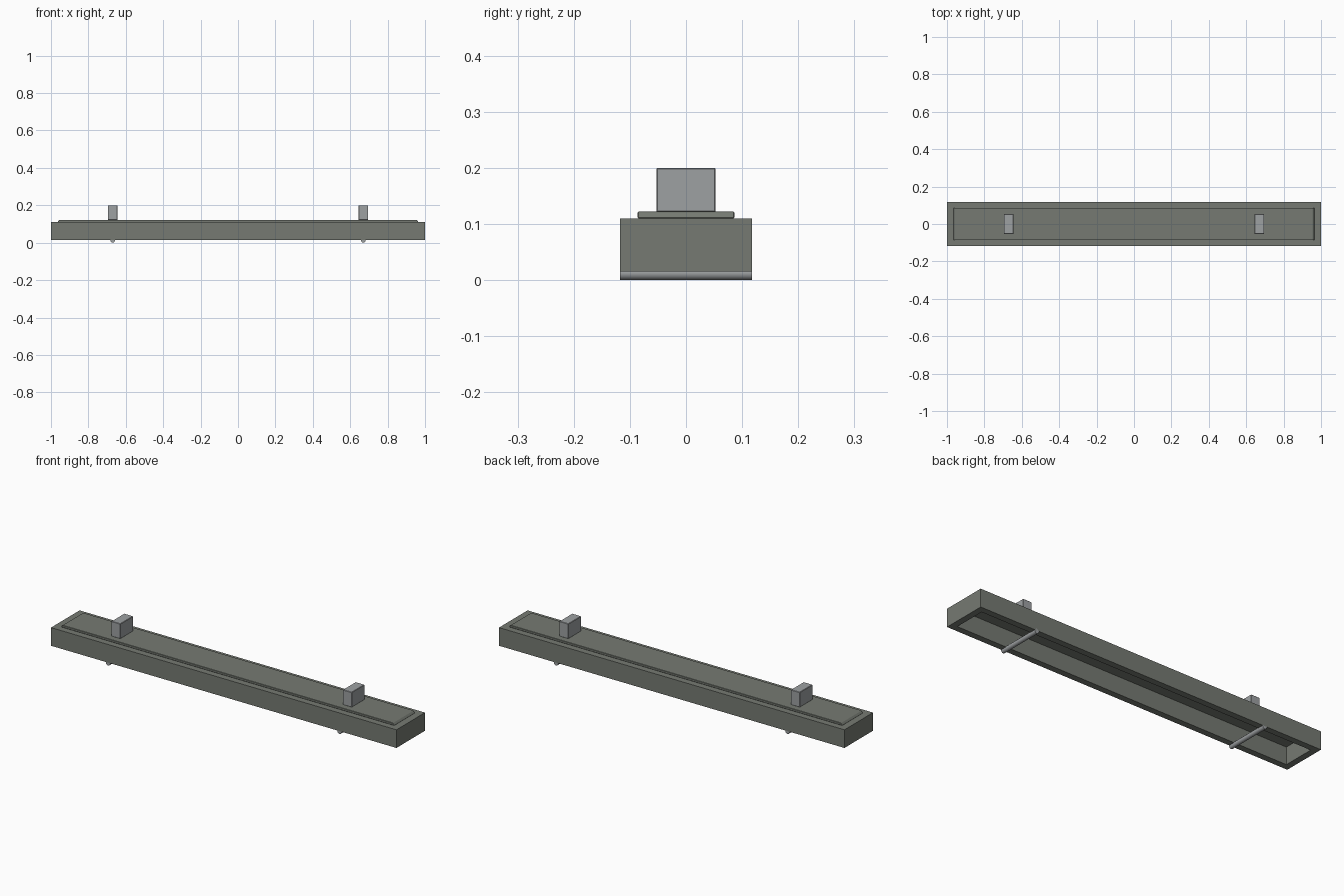
import bpy
import bmesh
from math import radians

cube = bpy.data.objects.get("Cube")
if cube:
    bpy.data.objects.remove(cube, do_unlink=True)


def make_material(name, rgb):
    mat = bpy.data.materials.new(name)
    mat.use_nodes = True
    mat.diffuse_color = (*rgb, 1)
    mat.node_tree.nodes["Principled BSDF"].inputs["Base Color"].default_value = (*rgb, 1)
    return mat


grey_green = make_material("grey green paint", (0.18, 0.195, 0.17))
light_grey = make_material("light grey metal", (0.34, 0.355, 0.365))


def finish(bm, name, mat):
    bmesh.ops.recalc_face_normals(bm, faces=bm.faces)
    mesh = bpy.data.meshes.new(name)
    bm.to_mesh(mesh)
    bm.free()
    mesh.materials.append(mat)
    obj = bpy.data.objects.new(name, mesh)
    bpy.context.collection.objects.link(obj)
    return obj


def box(name, size, x, z_bottom, mat, bevel):
    bm = bmesh.new()
    bmesh.ops.create_cube(bm, size=1)
    for v in bm.verts:
        v.co = (v.co.x * size[0] + x, v.co.y * size[1],
                (v.co.z + 0.5) * size[2] + z_bottom)
    obj = finish(bm, name, mat)
    mod = obj.modifiers.new("edge bevel", "BEVEL")
    mod.width = bevel
    mod.segments = 1
    return obj


# Housing: a long tray, open underneath
HALF_X, HALF_Y, BOTTOM, TOP = 1.0, 0.118, 0.015, 0.11
RIM, CEILING = 0.033, 0.106
bm = bmesh.new()
rings = []
for inset, z in ((0, TOP), (0, BOTTOM), (RIM, BOTTOM), (RIM, CEILING)):
    x, y = HALF_X - inset, HALF_Y - inset
    rings.append([bm.verts.new((sx * x, sy * y, z))
                  for sx, sy in ((-1, -1), (1, -1), (1, 1), (-1, 1))])
for a, b in zip(rings, rings[1:]):
    for i in range(4):
        j = (i + 1) % 4
        bm.faces.new((a[i], a[j], b[j], b[i]))
bm.faces.new(rings[0])
bm.faces.new(rings[-1])
finish(bm, "housing", grey_green)

# Raised top cover with slightly sloping ends
cover = box("top_cover", (1.93, 0.172, 0.012), 0, TOP, grey_green, 0.0015)
for v in cover.data.vertices:
    if v.co.z > TOP + 0.006:
        v.co.x *= 0.99

# Mounting blocks above and round cross bars below
for side, x in (("right", -0.67), ("left", 0.67)):
    box("mounting_block_" + side, (0.052, 0.106, 0.079), x, 0.121, light_grey, 0.002)
    bm = bmesh.new()
    bmesh.ops.create_cone(bm, cap_ends=True, segments=12, radius1=0.012,
                          radius2=0.012, depth=2 * HALF_Y)
    bar = finish(bm, "cross_bar_" + side, light_grey)
    bar.rotation_euler.x = radians(90)
    bar.location = (x, 0, 0.012)
    for face in bar.data.polygons:
        face.use_smooth = len(face.vertices) == 4
